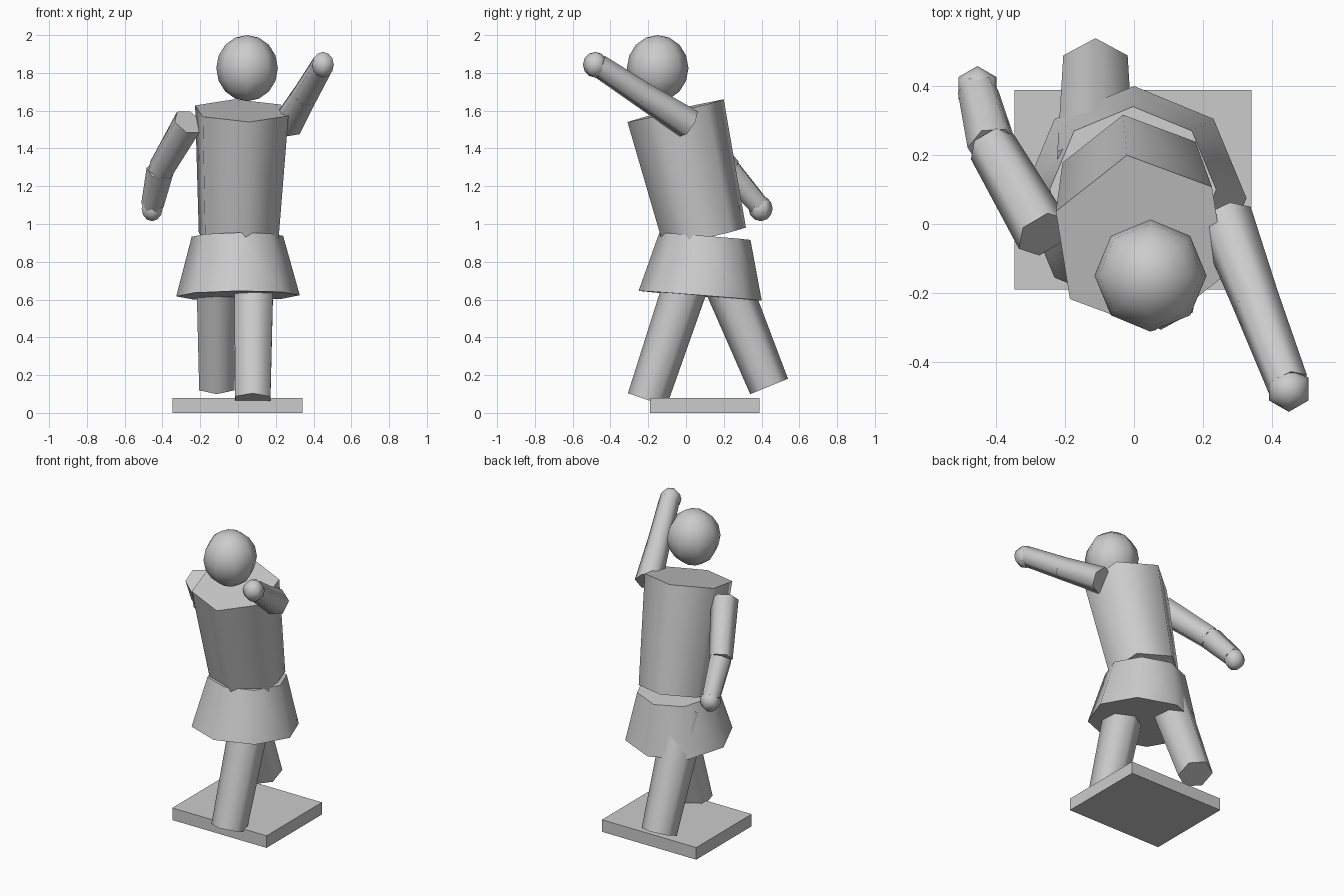
import bpy, bmesh
from math import radians
from mathutils import Vector, Matrix

if "Cube" in bpy.data.objects:
    bpy.data.objects.remove(bpy.data.objects["Cube"])


def finish(name, bm, angle):
    me = bpy.data.meshes.new(name)
    bm.to_mesh(me)
    bm.free()
    ob = bpy.data.objects.new(name, me)
    bpy.context.collection.objects.link(ob)
    bpy.ops.object.select_all(action='DESELECT')
    ob.select_set(True)
    bpy.context.view_layer.objects.active = ob
    bpy.ops.object.shade_smooth_by_angle(angle=radians(angle))
    return ob


def limb(name, a, b, ra, rb, sides=6, spin=0):
    """Capped tapered prism from point a to point b."""
    a, b = Vector(a), Vector(b)
    d = b - a
    rot = Vector((0, 0, 1)).rotation_difference(d).to_matrix().to_4x4()
    m = Matrix.Translation((a + b) / 2) @ rot @ Matrix.Rotation(radians(spin), 4, 'Z')
    bm = bmesh.new()
    bmesh.ops.create_cone(bm, cap_ends=True, segments=sides, radius1=ra,
                          radius2=rb, depth=d.length, matrix=m)
    return finish(name, bm, 65)


def ball(name, c, size, segs, rings):
    m = Matrix.Translation(c) @ Matrix.Diagonal((*size, 1))
    bm = bmesh.new()
    bmesh.ops.create_uvsphere(bm, u_segments=segs, v_segments=rings, radius=1, matrix=m)
    return finish(name, bm, 80)


# Base plate
bm = bmesh.new()
bmesh.ops.create_cube(bm, size=1, matrix=Matrix.Translation((-0.003, 0.1, 0.04))
                      @ Matrix.Diagonal((0.69, 0.58, 0.08, 1)))
finish("base", bm, 30)

# Striding legs
limb("front_leg", (0.078, -0.205, 0.07), (0.085, 0.06, 0.86), 0.108, 0.122)
limb("back_leg", (-0.112, 0.44, 0.14), (-0.112, 0.15, 0.85), 0.108, 0.128)

# Skirt and leaning torso
limb("skirt", (0, 0.075, 0.62), (-0.003, 0.10, 0.935), 0.327, 0.242, 8)
limb("torso", (0.003, 0.10, 0.93), (0.02, -0.055, 1.60), 0.226, 0.265, 6, 9)

# Head
ball("head", (0.048, -0.15, 1.825), (0.163, 0.163, 0.175), 8, 8)

# Raised arm
elbow = (0.357, -0.23, 1.685)
limb("raised_upper_arm", (0.265, 0.015, 1.53), elbow, 0.083, 0.07)
limb("raised_forearm", elbow, (0.447, -0.465, 1.84), 0.07, 0.062)
ball("raised_hand", (0.45, -0.48, 1.843), (0.066, 0.066, 0.068), 6, 6)

# Lowered arm
elbow = (-0.412, 0.225, 1.285)
limb("lowered_upper_arm", (-0.263, -0.03, 1.54), elbow, 0.083, 0.072)
limb("lowered_forearm", elbow, (-0.453, 0.385, 1.10), 0.073, 0.06)
ball("lowered_hand", (-0.455, 0.395, 1.082), (0.064, 0.064, 0.067), 6, 6)
